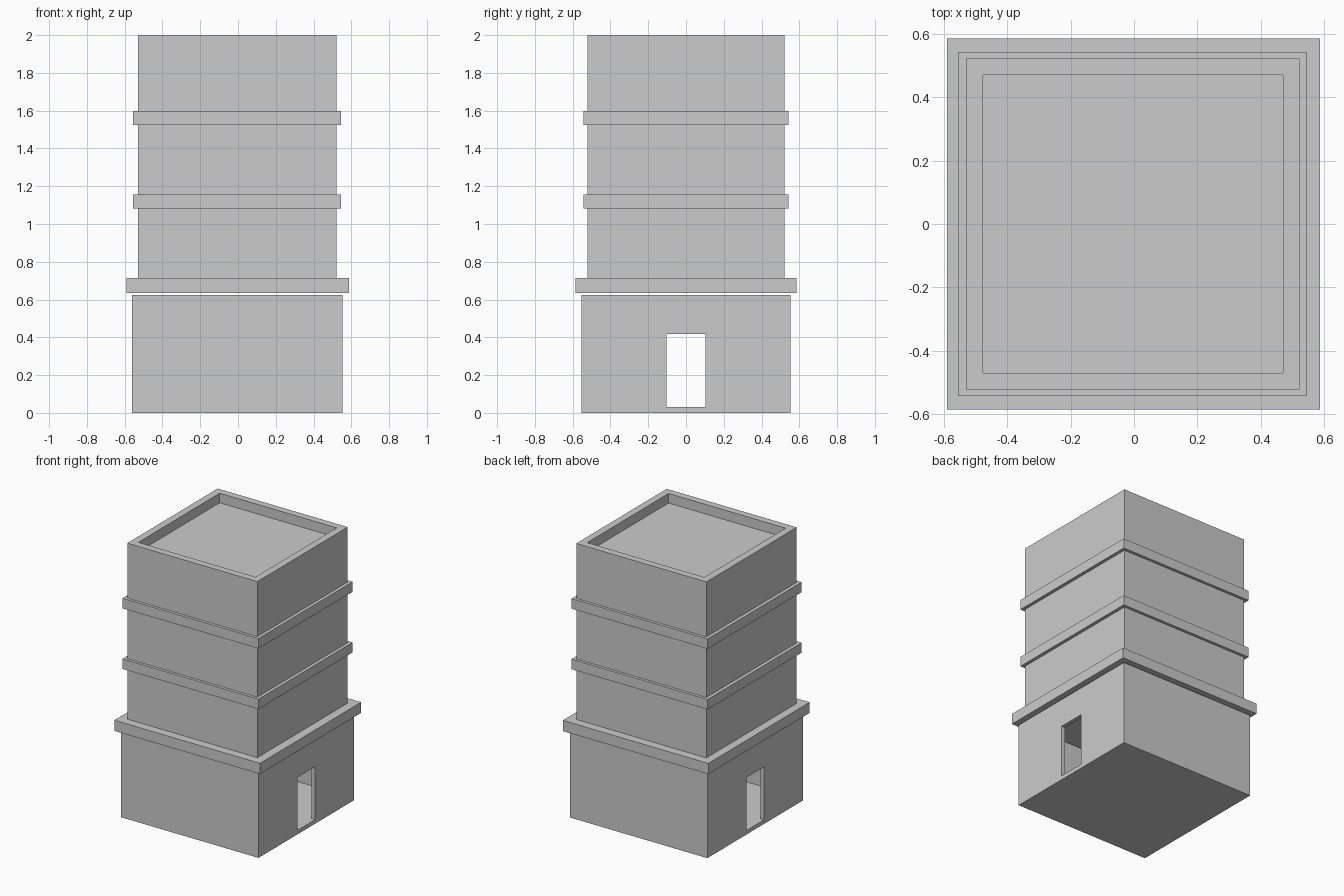
import bpy, bmesh

if "Cube" in bpy.data.objects:
    bpy.data.objects.remove(bpy.data.objects["Cube"])


def box(name, x0, x1, y, z0, z1):
    """Axis-aligned box, symmetric in y."""
    bm = bmesh.new()
    bmesh.ops.create_cube(bm, size=1)
    for v in bm.verts:
        v.co = ((x0 + x1) / 2 + v.co.x * (x1 - x0), v.co.y * 2 * y,
                (z0 + z1) / 2 + v.co.z * (z1 - z0))
    mesh = bpy.data.meshes.new(name)
    bm.to_mesh(mesh)
    bm.free()
    ob = bpy.data.objects.new(name, mesh)
    bpy.context.collection.objects.link(ob)
    return ob


def cut(ob, cutter):
    cutter.hide_render = True
    cutter.hide_viewport = True
    cutter.display_type = 'WIRE'
    m = ob.modifiers.new(cutter.name, 'BOOLEAN')
    m.operation = 'DIFFERENCE'
    m.solver = 'EXACT'
    m.object = cutter


# Ground floor: hollow room with a doorway through both side walls
ground = box("ground_floor", -0.56, 0.553, 0.553, 0.0, 0.625)
cut(ground, box("room_cutter", -0.53, 0.523, 0.523, 0.03, 0.8))
cut(ground, box("doorway_cutter", -0.8, 0.8, 0.102, 0.03, 0.417))

# Projecting slab, just clear of the walls below
box("ground_cornice", -0.59, 0.587, 0.585, 0.635, 0.713)

# Upper storeys separated by ledges
for i, (z0, z1) in enumerate([(0.713, 1.082), (1.155, 1.525)]):
    box(f"storey_{i + 1}", -0.53, 0.522, 0.522, z0, z1)
    box(f"ledge_{i + 1}", -0.555, 0.546, 0.543, z1, z1 + 0.073)

# Top storey with a sunken roof behind a parapet
top = box("top_storey", -0.53, 0.522, 0.522, 1.598, 2.0)
cut(top, box("roof_cutter", -0.477, 0.47, 0.47, 1.93, 2.2))
